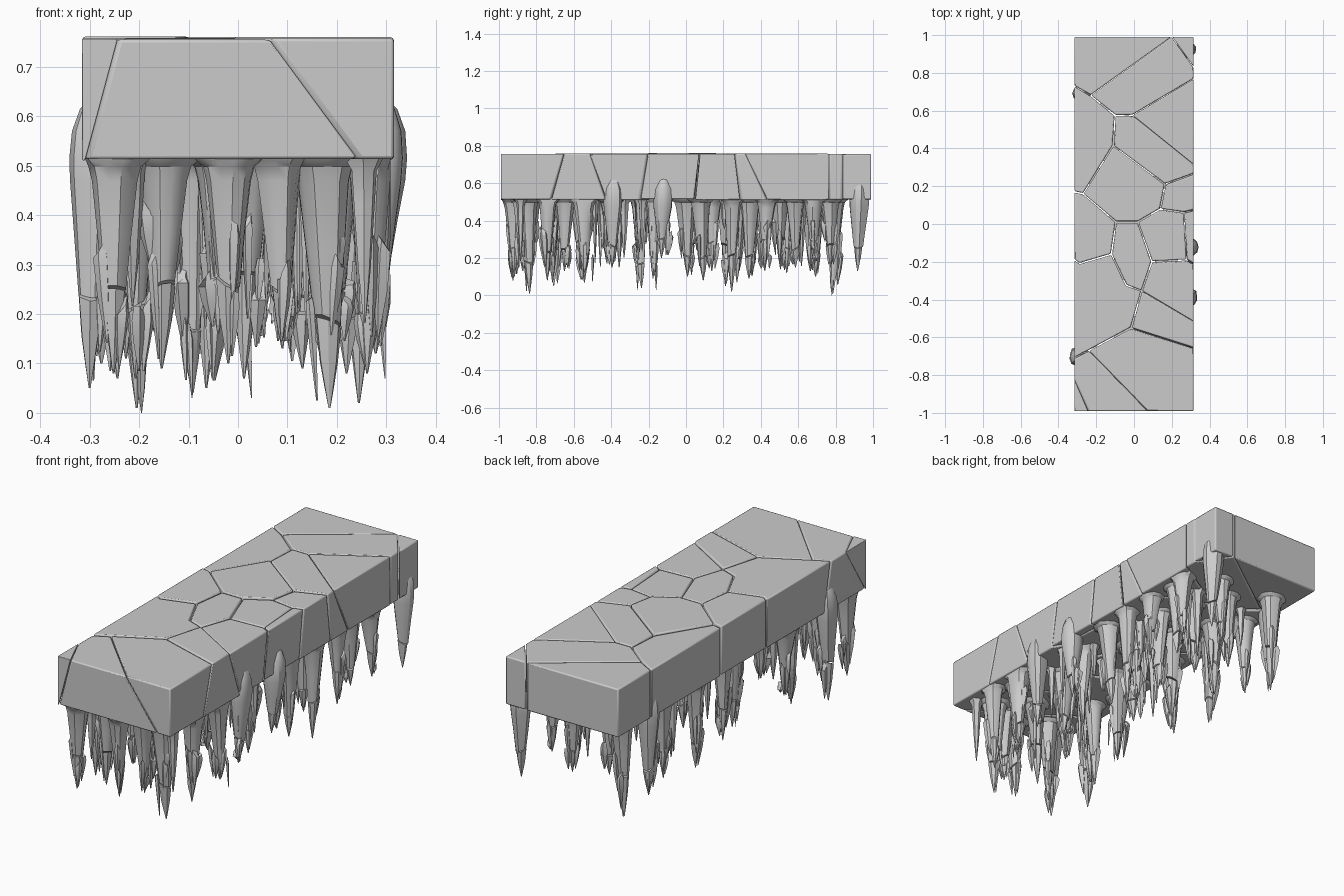
import bpy, bmesh, math, random
from mathutils import Vector

if "Cube" in bpy.data.objects:
    bpy.data.objects.remove(bpy.data.objects["Cube"])

random.seed(7)
R = random.uniform
HX, HY, Z0, Z1 = 0.315, 0.99, 0.512, 0.757


def finish(bm, name, angle=35):
    bmesh.ops.recalc_face_normals(bm, faces=bm.faces[:])
    me = bpy.data.meshes.new(name)
    bm.to_mesh(me)
    bm.free()
    ob = bpy.data.objects.new(name, me)
    bpy.context.collection.objects.link(ob)
    bpy.context.view_layer.objects.active = ob
    ob.select_set(True)
    bpy.ops.object.shade_smooth_by_angle(angle=math.radians(angle))
    ob.select_set(False)
    return ob


# Crack network on the slab top (x, y)
P = [(-HX, -HY), (HX, -HY), (HX, HY), (-HX, HY),
     (-HX, .73), (-.23, .68), (.2, HY), (HX, .83), (-.1, .575), (-.01, .575),
     (HX, .77), (HX, .31), (-.11, .415), (.165, .21), (HX, .265),
     (-.27, .16), (-HX, .17), (.14, .08), (.265, .06), (HX, .075),
     (-.095, .01), (.02, .01), (-.12, -.16), (-.29, -.21), (-HX, -.19),
     (-.04, -.325), (.04, -.355), (.095, -.2), (.28, -.19), (HX, -.21),
     (-.015, -.55), (-.24, -.67), (-HX, -.71), (HX, -.655), (HX, -.52),
     (.07, -HY), (-.24, -HY), (-HX, -.82)]
CELLS = ["3 4 5 6", "6 7 2", "5 8 9 10 7 6", "9 11 10", "8 12 13 14 11 9",
         "4 16 15 12 8 5", "15 20 21 17 13 12", "13 17 18 19 14",
         "16 24 23 22 20 15", "20 22 25 26 27 21", "21 27 28 18 17",
         "18 28 29 19", "27 26 34 29 28", "26 30 33 34",
         "24 32 31 30 26 25 22 23", "31 35 1 33 30", "32 37 36 35 31", "37 0 36"]
# How far each crack leans sideways by the time it reaches the underside
LEAN = {35: (.18, 0), 36: (-.065, 0), 37: (0, -.155), 33: (0, -.07), 34: (0, .09),
        29: (0, -.04), 11: (0, .12), 14: (0, .03), 19: (0, -.03), 32: (0, .05)}


def toward(p, c, d):
    # pull inner points back from the crack, leave the slab outline alone
    v = (c - p).normalized() * d
    return Vector((p.x if abs(p.x) > HX - .001 and abs(v.y) > 0 and d < 0 else p.x + v.x, p.y + v.y))


# Slab pieces
for k, cell in enumerate(CELLS):
    ids = [int(i) for i in cell.split()]
    bm = bmesh.new()
    rings = []
    for z, lean in ((Z0, 1), (Z1, 0)):
        pts = [Vector(P[i]) + Vector(LEAN.get(i, (0, 0))) * lean for i in ids]
        c = sum(pts, Vector((0, 0))) / len(pts)
        dz = R(-.002, .004)
        ring = []
        for p in pts:
            q = toward(p, c, .004)
            if abs(p.x) > HX - .001:
                q.x = p.x
            if abs(p.y) > HY - .001:
                q.y = p.y
            ring.append(bm.verts.new((q.x, q.y, z + dz)))
        rings.append(ring)
    n = len(ids)
    bm.faces.new(rings[0][::-1])
    bm.faces.new(rings[1])
    for i in range(n):
        j = (i + 1) % n
        bm.faces.new((rings[0][i], rings[0][j], rings[1][j], rings[1][i]))
    ob = finish(bm, f"slab_piece_{k:02d}", 30)
    bev = ob.modifiers.new("worn_edges", "BEVEL")
    bev.width, bev.segments = .006, 2
    bev.limit_method = 'NONE'


def lathe(bm, x, y, prof, n, lean=(0, 0), rough=0., cut=None, clip=True):
    """Closed, slightly irregular column; cut = (ring index, slope x, slope y) tilts that ring."""
    zt = prof[0][1]
    ph = R(0, 6.28)
    wob = [1 + R(-rough, rough) for _ in range(n)]
    rows = []
    for k, (r, z) in enumerate(prof):
        row = []
        for i in range(n):
            a = ph + i * math.tau / n
            dx, dy = r * wob[i] * math.cos(a), r * wob[i] * math.sin(a)
            zz = z + (dx * cut[1] + dy * cut[2] if cut and k == cut[0] % len(prof) else 0)
            px, py = x + dx + lean[0] * (zt - z), y + dy + lean[1] * (zt - z)
            if clip:
                px, py = max(-.308, min(.308, px)), max(-.985, min(.985, py))
            row.append(bm.verts.new((px, py, zz)))
        rows.append(row)
    bm.faces.new(rows[0])
    bm.faces.new(rows[-1][::-1])
    for a, b in zip(rows, rows[1:]):
        for i in range(n):
            j = (i + 1) % n
            bm.faces.new((a[i], b[i], b[j], a[j]))


def stalactite(name, x, y, tip, r, bulge=False, shards=4):
    bm = bmesh.new()
    lean = (R(-.03, .03), R(-.03, .03))
    if bulge:
        root = [(.25 * r, .635), (.65 * r, .615), (r, .57), (1.1 * r, .515), (1.05 * r, .47)]
    else:
        root = [(1.75 * r, .522), (1.6 * r, .511), (1.25 * r, .498), (1.08 * r, .47)]
    brk = tip + (.5 - tip) * R(.28, .5)
    top = root[-1][1]
    mid = (top + brk) / 2
    rb = r * (.42 + .35 * (brk - tip) / .4)
    sl = (R(-.6, .6), R(-.6, .6))
    # smooth upper column down to the crack
    up = root + [((r + rb) / 2 * 1.03, mid), (rb, brk)]
    lathe(bm, x, y, up, 12, lean, .09, (-1, *sl), not bulge)
    # broken-off lower point
    off = (up[0][1] - brk) 
    lx, ly = x + lean[0] * off, y + lean[1] * off
    b2 = brk - .006
    low = [(rb * .97, b2), (rb * .68, b2 + (tip - b2) * .45),
           (rb * .36, b2 + (tip - b2) * .75), (.002, tip)]
    lathe(bm, lx, ly, low, 7, lean, .15, (0, *sl), False)
    # angular splinters clinging to the column
    for _ in range(shards):
        a = R(0, 6.28)
        z = R(.2, .43)
        d = r * (.35 + .6 * (z - .1) / .35)
        s = R(.010, .021)
        ln = R(.10, .21)
        e = max(tip + .015, z - ln)
        sx, sy = x + math.cos(a) * d, y + math.sin(a) * d
        sx = max(-.30, min(.30, sx))
        lathe(bm, sx, sy, [(s * .7, z), (s, z - .02), (s * .8, (z + e) / 2), (.002, e)],
              5, (-math.cos(a) * .08, -math.sin(a) * .08), .25, (0, R(-2, 2), R(-2, 2)))
    finish(bm, name, 32)


# Main stalactites (x, y, tip height)
SPOTS = [(-.25, -.92, .08), (-.02, -.92, .10), (.17, -.85, .01), (-.15, -.83, .09), (.08, -.88, .13),
         (.27, -.74, .08), (.02, -.72, .07), (.2, -.64, .13), (.27, -.55, .12), (-.2, -.55, .07),
         (-.03, -.56, .16), (-.26, -.42, .17), (.1, -.4, .17), (-.1, -.25, .04), (.17, -.17, .09),
         (-.22, .02, .11), (.02, .0, .1), (.23, .08, .08), (.1, .14, .13), (-.06, .22, .05),
         (.25, .25, .02), (-.25, .28, .07), (.12, .34, .09), (-.15, .42, .13), (.25, .43, .13),
         (.05, .5, .14), (-.24, .54, .12), (.22, .58, .15), (.26, .68, .17), (-.03, .67, .13),
         (.1, .77, .15), (-.2, .8, .01)]
for i, (x, y, tip) in enumerate(SPOTS):
    stalactite(f"stalactite_{i:02d}", x, y, tip, R(.036, .048))

# Stalactites whose roots swell out through the slab sides
for i, (x, y, tip) in enumerate([(.29, -.39, .15), (.29, -.12, .2), (.275, .93, .13),
                                 (-.29, -.7, .05), (-.275, .69, .1)]):
    stalactite(f"side_stalactite_{i}", x, y, tip, .047, True, 0 if y > .9 else 4)

# Thin needles hanging between the larger ones
bm = bmesh.new()
for _ in range(34):
    x, y = R(-.27, .27), R(-.9, .82)
    s, tip = R(.012, .022), R(.15, .36)
    lathe(bm, x, y, [(s * 2, .52), (s * 1.2, .49), (s, .42), (s * .6, (tip + .4) / 2), (.002, tip)], 6, rough=.15)
# Loose splinters
for x, y, z in ((-.1, -.26, .12), (.02, -.16, .12), (-.06, -.16, .16), (.29, -.5, .16)):
    lathe(bm, x, y, [(.003, z + .06), (.008, z + .03), (.006, z - .02), (.001, z - .09)], 5, (.05, 0), .3)
finish(bm, "needles", 32)
# tip resting on the ground plane
bm = bmesh.new()
lathe(bm, -.195, .78, [(.012, .1), (.008, .05), (.001, 0)], 5, rough=.2)
finish(bm, "lowest_tip", 32)
